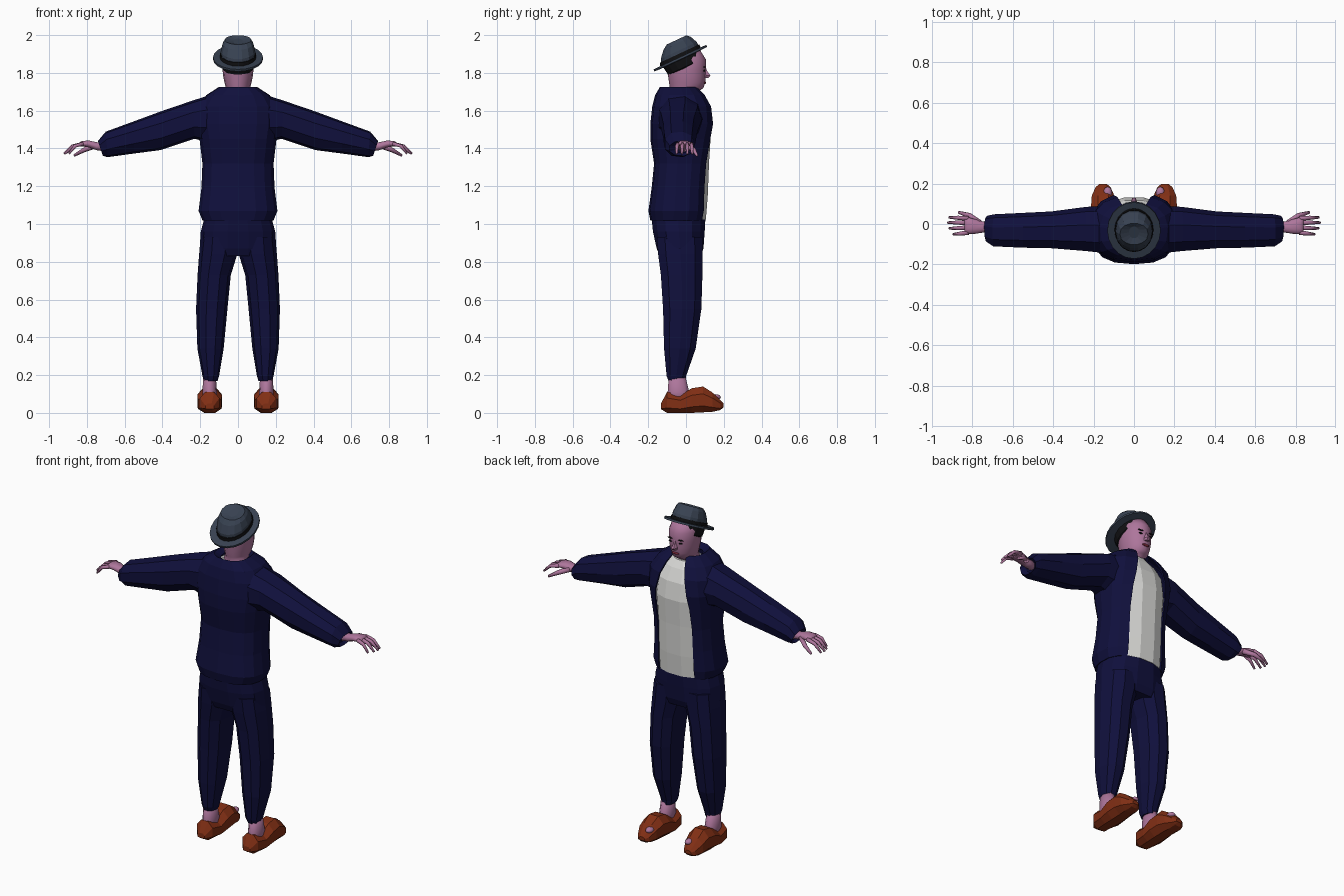
import bpy, bmesh, math
from mathutils import Matrix, Vector

if "Cube" in bpy.data.objects:
    bpy.data.objects.remove(bpy.data.objects["Cube"])


def material(name, rgb):
    m = bpy.data.materials.new(name)
    m.diffuse_color = (*rgb, 1)
    m.use_nodes = True
    m.node_tree.nodes["Principled BSDF"].inputs["Base Color"].default_value = m.diffuse_color
    return m


NAVY = material("navy cloth", (0.005, 0.005, 0.045))
WHITE = material("white cloth", (0.72, 0.72, 0.70))
SKIN = material("skin", (0.42, 0.18, 0.33))
SLATE = material("slate felt", (0.04, 0.055, 0.085))
BLACK = material("black", (0.005, 0.005, 0.006))
BROWN = material("brown leather", (0.22, 0.028, 0.007))
RED = material("lip red", (0.2, 0.02, 0.04))


def oval(n, u0, u1, v0, v1, e=1.0, start=0.0, sweep=None):
    """Superellipse outline filling the box u0..u1, v0..v1."""
    pts = []
    for i in range(n):
        a = start + (2 * math.pi * i / n if sweep is None else sweep * i / (n - 1))
        c, s = math.cos(a), math.sin(a)
        pts.append(((u0 + u1) / 2 + (u1 - u0) / 2 * math.copysign(abs(c) ** e, c),
                    (v0 + v1) / 2 + (v1 - v0) / 2 * math.copysign(abs(s) ** e, s)))
    return pts


def finish(name, bm, mat, smooth=False, mirror=False, matrix=None):
    if matrix:
        bm.transform(matrix)
    bmesh.ops.recalc_face_normals(bm, faces=bm.faces)
    me = bpy.data.meshes.new(name)
    bm.to_mesh(me)
    bm.free()
    me.materials.append(mat)
    ob = bpy.data.objects.new(name, me)
    bpy.context.collection.objects.link(ob)
    if smooth:
        for p in me.polygons:
            p.use_smooth = True
    if mirror:
        ob.modifiers.new("mirror", 'MIRROR').use_mirror_merge = False
    return ob


def loft(name, rings, mat, closed=True, caps=True, **kw):
    bm = bmesh.new()
    vr = [[bm.verts.new(p) for p in r] for r in rings]
    n = len(vr[0])
    for a, b in zip(vr, vr[1:]):
        for i in range(n if closed else n - 1):
            j = (i + 1) % n
            bm.faces.new((a[i], a[j], b[j], b[i]))
    if closed and caps:
        bm.faces.new(vr[0])
        bm.faces.new(vr[-1])
    return finish(name, bm, mat, **kw)


def stack(rows, n, e=1.0):
    """Rows of z, x0, x1, yback, yfront."""
    return [[(x, y, z) for x, y in oval(n, x0, x1, yb, yf, e)] for z, x0, x1, yb, yf in rows]


def sym(rows):
    return [(z, -rx, rx, yb, yf) for z, rx, yb, yf in rows]


def tube(name, path, radii, mat, n=6):
    rings = []
    for i, p in enumerate(path):
        d = Vector(path[min(i + 1, len(path) - 1)]) - Vector(path[max(i - 1, 0)])
        q = d.to_track_quat('Z', 'Y')
        rings.append([Vector(p) + q @ Vector((u, v, 0))
                      for u, v in oval(n, -radii[i], radii[i], -radii[i], radii[i])])
    return loft(name, rings, mat, smooth=True, mirror=True)


def ball(name, centre, size, mat, mirror=False):
    bm = bmesh.new()
    bmesh.ops.create_uvsphere(bm, u_segments=10, v_segments=6, radius=1)
    m = Matrix.Translation(centre) @ Matrix.Diagonal((*size, 1))
    return finish(name, bm, mat, smooth=True, mirror=mirror, matrix=m)


# Open jacket: z, half width, back, front, half width of the opening
E = 0.78
rings = []
for z, rx, yb, yf, w in [
        (1.02, .185, -.185, .10, .115), (1.07, .205, -.195, .105, .115),
        (1.19, .19, -.178, .11, .112), (1.32, .185, -.165, .12, .112),
        (1.45, .20, -.185, .14, .11), (1.53, .21, -.185, .15, .10),
        (1.62, .205, -.175, .135, .08), (1.68, .165, -.16, .10, .06),
        (1.722, .10, -.137, .06, .04), (1.70, .072, -.105, .05, .03)]:
    a = math.acos((w / rx) ** (1 / E))
    pts = oval(15, -rx, rx, yb, yf, E, start=a, sweep=-(math.pi + 2 * a))
    rings.append([(x, y, z) for x, y in pts])
jacket = loft("jacket", rings, NAVY, closed=False)
sol = jacket.modifiers.new("thickness", 'SOLIDIFY')
sol.thickness, sol.offset = 0.008, 0

# Sleeves: x at top, x at bottom, ztop, zbottom, back, front
rings = []
for xt, xb, zt, zb, yb, yf in [
        (.10, .12, 1.70, 1.42, -.155, .09), (.24, .23, 1.655, 1.45, -.14, .085),
        (.41, .41, 1.597, 1.39, -.125, .062), (.55, .55, 1.545, 1.372, -.122, .055),
        (.70, .69, 1.49, 1.353, -.115, .048), (.742, .715, 1.44, 1.36, -.09, .04),
        (.725, .70, 1.43, 1.375, -.06, .02)]:
    rings.append([(xb + (xt - xb) * (z - zb) / (zt - zb), y, z)
                  for y, z in oval(9, yb, yf, zb, zt, .9)])
loft("sleeve", rings, NAVY, mirror=True)

# Shirt
loft("shirt", stack(sym([
    (1.025, .165, -.15, .108), (1.15, .165, -.15, .118), (1.33, .165, -.14, .125),
    (1.48, .17, -.15, .135), (1.58, .17, -.14, .118), (1.65, .13, -.12, .085),
    (1.69, .07, -.09, .058)]), 14, .85), WHITE)

# Trousers: seat and legs
loft("trouser_seat", stack(sym([
    (.83, .19, -.14, .08), (.87, .203, -.158, .095), (.96, .197, -.178, .102),
    (1.03, .178, -.185, .106)]), 14, .85), NAVY)
loft("trouser_leg", stack([
    (.17, .108, .182, -.095, .0), (.195, .10, .188, -.105, .003),
    (.34, .076, .215, -.12, .055), (.55, .056, .222, -.126, .086),
    (.73, .038, .214, -.138, .092), (.84, .004, .206, -.153, .094),
    (.93, .006, .195, -.16, .094)], 10, .9), NAVY, mirror=True)

# Ankles, shoes and bare toes
loft("ankle", stack([(.06, .11, .19, -.108, .03), (.11, .112, .188, -.10, .02),
                     (.21, .118, .184, -.092, -.005)], 10), SKIN, smooth=True, mirror=True)
rings = []
for y, xc, w, zb, zt in [(-.133, .15, .025, .02, .05), (-.10, .15, .055, 0, .115),
                         (-.03, .15, .066, 0, .098), (.03, .15, .07, 0, .135),
                         (.09, .15, .067, .003, .145), (.14, .153, .06, .006, .112),
                         (.182, .153, .04, .015, .07), (.198, .153, .02, .03, .052)]:
    rings.append([(x, y, max(z, zb)) for x, z in
                  oval(8, xc - w, xc + w, zb - .01, zt, .9, start=math.pi / 8)])
loft("shoe", rings, BROWN, mirror=True)
ball("bare_toe", (.13, .155, .083), (.022, .03, .016), SKIN, mirror=True)

# Hands
rings = [[(x, y, z) for y, z in oval(10, yc - ry, yc + ry, zc - rz, zc + rz, .9)]
         for x, yc, ry, zc, rz in [(.69, -.015, .028, 1.405, .024), (.75, -.015, .028, 1.412, .022),
                                   (.79, -.012, .037, 1.424, .019), (.825, -.008, .042, 1.425, .015),
                                   (.84, -.006, .036, 1.422, .01)]]
loft("palm", rings, SKIN, smooth=True, mirror=True)
for i, (y, length) in enumerate([(-.042, .065), (-.018, .085), (.006, .092), (.027, .085)]):
    tube("finger_%d" % (i + 1), [(.82, y, 1.425), (.83 + length * .5, y * 1.15, 1.413),
                                 (.83 + length, y * 1.2, 1.372)], (.012, .010, .006), SKIN)
tube("thumb", [(.765, .005, 1.412), (.815, .042, 1.392), (.868, .058, 1.362)],
     (.016, .013, .007), SKIN)

# Head and neck
loft("head", stack(sym([
    (1.60, .07, -.09, .035), (1.69, .066, -.082, .045), (1.708, .06, -.082, .075),
    (1.72, .064, -.085, .092), (1.75, .072, -.09, .102), (1.785, .079, -.095, .105),
    (1.82, .082, -.10, .106), (1.87, .083, -.10, .106), (1.92, .065, -.08, .075)]), 16),
     SKIN, smooth=True)
loft("nose", stack(sym([(1.772, .014, .08, .118), (1.785, .016, .08, .133),
                        (1.805, .009, .08, .118), (1.828, .006, .08, .106)]), 6), SKIN)
ball("lips", (0, .099, 1.748), (.024, .007, .007), RED)
ball("eye", (.033, .097, 1.812), (.013, .005, .005), BLACK, mirror=True)
ball("eyebrow", (.033, .098, 1.831), (.02, .006, .004), BLACK, mirror=True)

# Hair and hat, tipped back together
TILT = Matrix.Translation((0, -.03, 1.878)) @ Matrix.Rotation(math.radians(25), 4, 'X')
loft("hair", stack(sym([(-.062, .078, -.085, .098), (-.052, .087, -.096, .108),
                        (.01, .09, -.105, .112)]), 16), BLACK, matrix=TILT)
brim = stack(sym([(-.008, .088, -.108, .112), (-.006, .132, -.154, .154),
                  (.006, .132, -.154, .154), (.006, .09, -.11, .115)]), 20)
loft("hat_brim", brim, SLATE, matrix=TILT)
loft("hat_band", stack(sym([(.0, .097, -.116, .121), (.024, .095, -.109, .122)]), 20),
     BLACK, matrix=TILT)
loft("hat_crown", stack(sym([
    (.0, .093, -.112, .118), (.04, .091, -.098, .118), (.078, .081, -.064, .10),
    (.096, .070, -.035, .082), (.086, .025, -.005, .06)]), 14, .95), SLATE, matrix=TILT)
